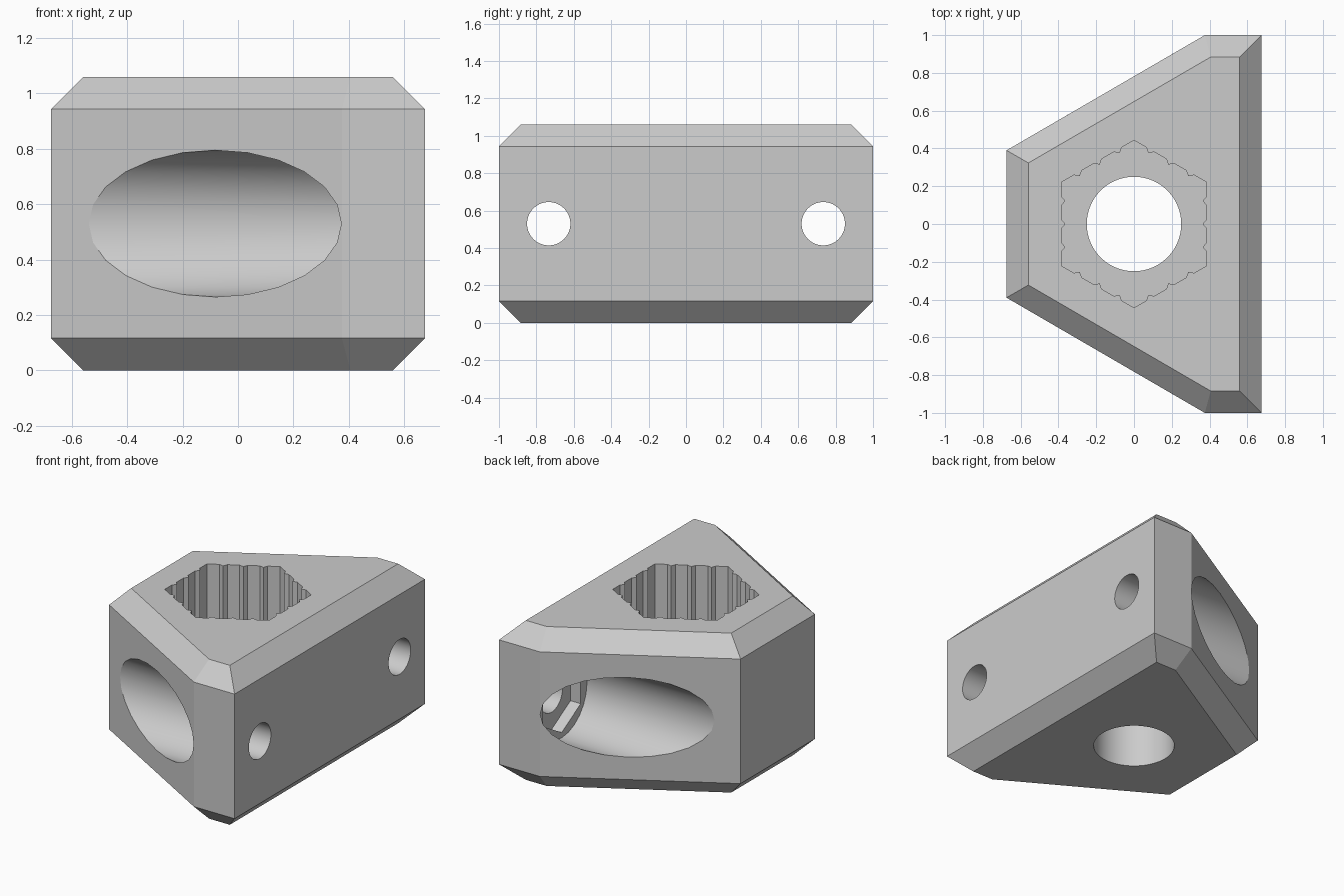
import bpy
import bmesh
from math import cos, sin, pi, radians
from mathutils import Vector, Matrix

cube = bpy.data.objects.get("Cube")
if cube:
    bpy.data.objects.remove(cube, do_unlink=True)

HEIGHT = 1.06
MID = HEIGHT / 2
CHAMFER = 0.116
BOLT_Y = 0.734

grey = bpy.data.materials.new("light grey plastic")
grey.use_nodes = True
colour = (0.6, 0.6, 0.6, 1)
grey.diffuse_color = colour
grey.node_tree.nodes["Principled BSDF"].inputs["Base Color"].default_value = colour


def prism(name, outline, low, high, along_x=False, y=0, z=0, inset=0):
    """Extrude a 2D outline; along_x turns its axis from z to x."""
    bm = bmesh.new()
    base = bm.faces.new([bm.verts.new((p[0], p[1], low)) for p in outline])
    ext = bmesh.ops.extrude_face_region(bm, geom=[base], use_keep_orig=True)
    verts = [g for g in ext["geom"] if isinstance(g, bmesh.types.BMVert)]
    bmesh.ops.translate(bm, verts=verts, vec=(0, 0, high - low))
    bmesh.ops.recalc_face_normals(bm, faces=bm.faces)
    if inset:
        caps = [f for f in bm.faces if abs(f.normal.z) > 0.9]
        bmesh.ops.inset_region(bm, faces=caps, thickness=inset, depth=inset,
                               use_even_offset=True)
    if along_x:
        turn = Matrix(((0, 0, 1), (1, 0, 0), (0, 1, 0))).to_4x4()
        bmesh.ops.transform(bm, matrix=turn, verts=bm.verts)
    bmesh.ops.translate(bm, verts=bm.verts, vec=(0, y, z))
    mesh = bpy.data.meshes.new(name)
    bm.to_mesh(mesh)
    bm.free()
    mesh.materials.append(grey)
    obj = bpy.data.objects.new(name, mesh)
    bpy.context.scene.collection.objects.link(obj)
    return obj


def ring(radius, sides, start=0.0):
    return [Vector((radius * cos(start + 2 * pi * i / sides),
                    radius * sin(start + 2 * pi * i / sides))) for i in range(sides)]


def ribbed_hexagon(radius, spacing, half_width, depth):
    """Hexagon with three small inward ribs on every side."""
    corners = ring(radius, 6, pi / 2)
    points = []
    for i, a in enumerate(corners):
        b = corners[(i + 1) % 6]
        along = (b - a).normalized()
        centre = (a + b) / 2
        inward = -centre.normalized()
        points.append(a)
        for k in (-1, 0, 1):
            rib = centre + along * spacing * k
            points += [rib - along * half_width, rib + inward * depth,
                       rib + along * half_width]
    return points


# Chamfered wedge block
half = [(0.675, 1.0), (0.375, 1.0), (-0.675, 0.39)]
outline = half + [(x, -y) for x, y in reversed(half)]
body = prism("wedge_block", outline, CHAMFER, HEIGHT - CHAMFER, inset=CHAMFER)

# Central bore and ribbed hexagonal socket
cutters = [
    prism("central_bore_cutter", ring(0.25, 64), -0.2, HEIGHT + 0.2),
    prism("hex_socket_cutter", ribbed_hexagon(0.443, 0.122, 0.024, 0.02),
          0.5, HEIGHT + 0.2),
]

# Bolt hole, nut pocket and wide access bore on each side
for side, y in (("left", -BOLT_Y), ("right", BOLT_Y)):
    cutters += [
        prism(side + "_access_bore_cutter", ring(0.265, 24), -1.2, 0.4, True, y, MID),
        prism(side + "_nut_pocket_cutter", ring(0.23, 6, pi / 2), 0.3, 0.475, True, y, MID),
        prism(side + "_bolt_hole_cutter", ring(0.116, 40), 0.2, 0.9, True, y, MID),
    ]

for cutter in cutters:
    mod = body.modifiers.new(cutter.name, 'BOOLEAN')
    mod.operation = 'DIFFERENCE'
    mod.solver = 'EXACT'
    mod.object = cutter

# Bake the cuts, drop the cutters and smooth only the round bores
bpy.context.view_layer.objects.active = body
body.select_set(True)
for mod in list(body.modifiers):
    bpy.ops.object.modifier_apply(modifier=mod.name)
for cutter in cutters:
    bpy.data.objects.remove(cutter, do_unlink=True)
bpy.ops.object.shade_smooth_by_angle(angle=radians(20))
